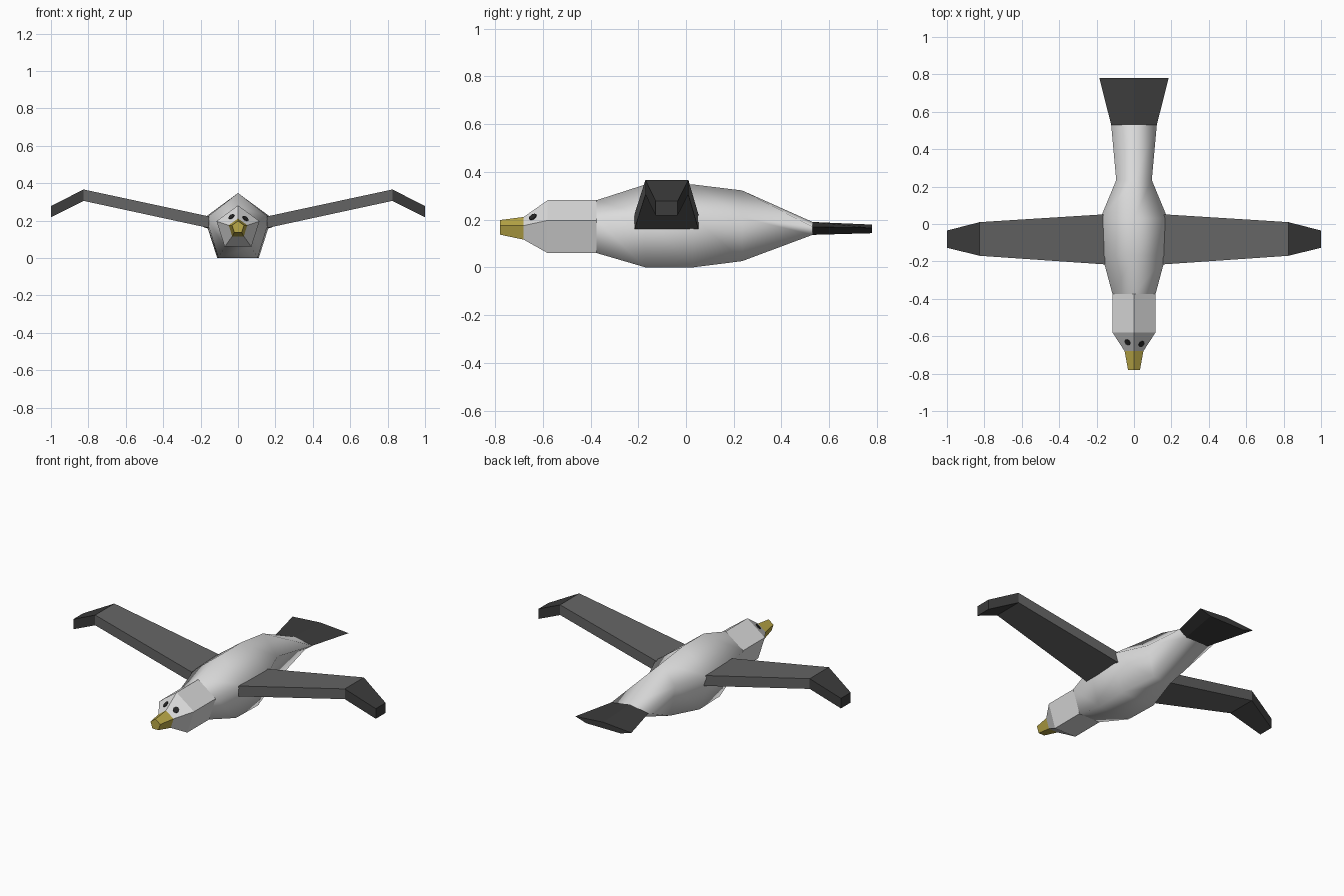
import bpy
import bmesh
import math
from mathutils import Vector

if "Cube" in bpy.data.objects:
    bpy.data.objects.remove(bpy.data.objects["Cube"])


def material(name, r, g, b):
    m = bpy.data.materials.new(name)
    m.diffuse_color = (r, g, b, 1)
    m.use_nodes = True
    m.node_tree.nodes["Principled BSDF"].inputs["Base Color"].default_value = m.diffuse_color
    return m


WHITE = material("white feathers", 0.72, 0.72, 0.72)
GREY = material("grey wing feathers", 0.13, 0.13, 0.13)
DARK = material("dark feathers", 0.045, 0.045, 0.045)
YELLOW = material("yellow beak", 0.50, 0.40, 0.065)
BLACK = material("black eye", 0.02, 0.02, 0.02)


def loft(name, rings, mats, smooth=False, caps=(True, True), mat_of_span=lambda i: 0):
    """Skin a list of point rings into one object, one material index per span."""
    bm = bmesh.new()
    loops = [[bm.verts.new(p) for p in ring] for ring in rings]
    n = len(rings[0])
    for i in range(len(loops) - 1):
        a, b = loops[i], loops[i + 1]
        for k in range(n):
            f = bm.faces.new((a[k], a[(k + 1) % n], b[(k + 1) % n], b[k]))
            f.material_index = mat_of_span(i)
    if caps[0]:
        bm.faces.new(loops[0])
    if caps[1]:
        bm.faces.new(loops[-1]).material_index = mat_of_span(len(loops) - 2)
    bmesh.ops.recalc_face_normals(bm, faces=bm.faces)
    for f in bm.faces:
        f.smooth = smooth
    me = bpy.data.meshes.new(name)
    bm.to_mesh(me)
    bm.free()
    for m in mats:
        me.materials.append(m)
    ob = bpy.data.objects.new(name, me)
    bpy.context.collection.objects.link(ob)
    return ob


def pentagon(y, half_w, bottom, top):
    """Five-sided section with one corner pointing up."""
    rx = half_w / 0.951
    rz = (top - bottom) / 1.809
    cz = top - rz
    return [Vector((rx * math.sin(k * math.tau / 5), y, cz + rz * math.cos(k * math.tau / 5)))
            for k in range(5)]


# Sections from beak tip to tail end
beak_tip = pentagon(-0.78, 0.032, 0.137, 0.198)
face = pentagon(-0.68, 0.05, 0.116, 0.211)
brow = pentagon(-0.58, 0.115, 0.06, 0.281)
neck = pentagon(-0.375, 0.115, 0.06, 0.281)
shoulder = pentagon(-0.17, 0.17, 0.0, 0.347)
belly = pentagon(0.03, 0.18, 0.0, 0.347)
hip = pentagon(0.235, 0.095, 0.026, 0.322)
rump = pentagon(0.53, 0.122, 0.136, 0.19)
tail_end = pentagon(0.78, 0.185, 0.143, 0.179)

# Beak, head, smooth body, tail fan
loft("beak", [beak_tip, face], [YELLOW], caps=(True, False))
loft("head", [face, brow, neck], [WHITE], caps=(False, False))
loft("body", [neck, shoulder, belly, hip, rump], [WHITE], smooth=True, caps=(False, False))
loft("tail", [rump, tail_end], [DARK], caps=(False, True))


# Wings with bent dark tips
def wing_section(x, y0, y1, z0, z1):
    return [Vector(p) for p in ((x, y0, z0), (x, y1, z0), (x, y1, z1), (x, y0, z1))]


for side, label in ((-1, "left"), (1, "right")):
    loft(label + "_wing",
         [wing_section(side * 0.155, -0.216, 0.052, 0.16, 0.222),
          wing_section(side * 0.825, -0.17, 0.01, 0.305, 0.366),
          wing_section(side * 1.0, -0.127, -0.035, 0.218, 0.278)],
         [GREY, DARK], mat_of_span=lambda i: i)

# Eyes: thin discs lying on the sloping upper faces of the head
for x, y, label in ((-0.034, -0.632, "left"), (0.039, -0.641, "right")):
    k = 1 if x > 0 else 4
    n = (brow[0] - face[0]).cross(face[k] - face[0]).normalized()
    if n.z < 0:
        n = -n
    z = face[0].z - (n.x * (x - face[0].x) + n.y * (y - face[0].y)) / n.z
    u = n.orthogonal().normalized()
    v = n.cross(u)
    centre = Vector((x, y, z))

    def disc(h):
        return [centre + n * h + 0.018 * (u * math.cos(a * math.tau / 8) + v * math.sin(a * math.tau / 8))
                for a in range(8)]

    loft(label + "_eye", [disc(-0.003), disc(0.004)], [BLACK])
